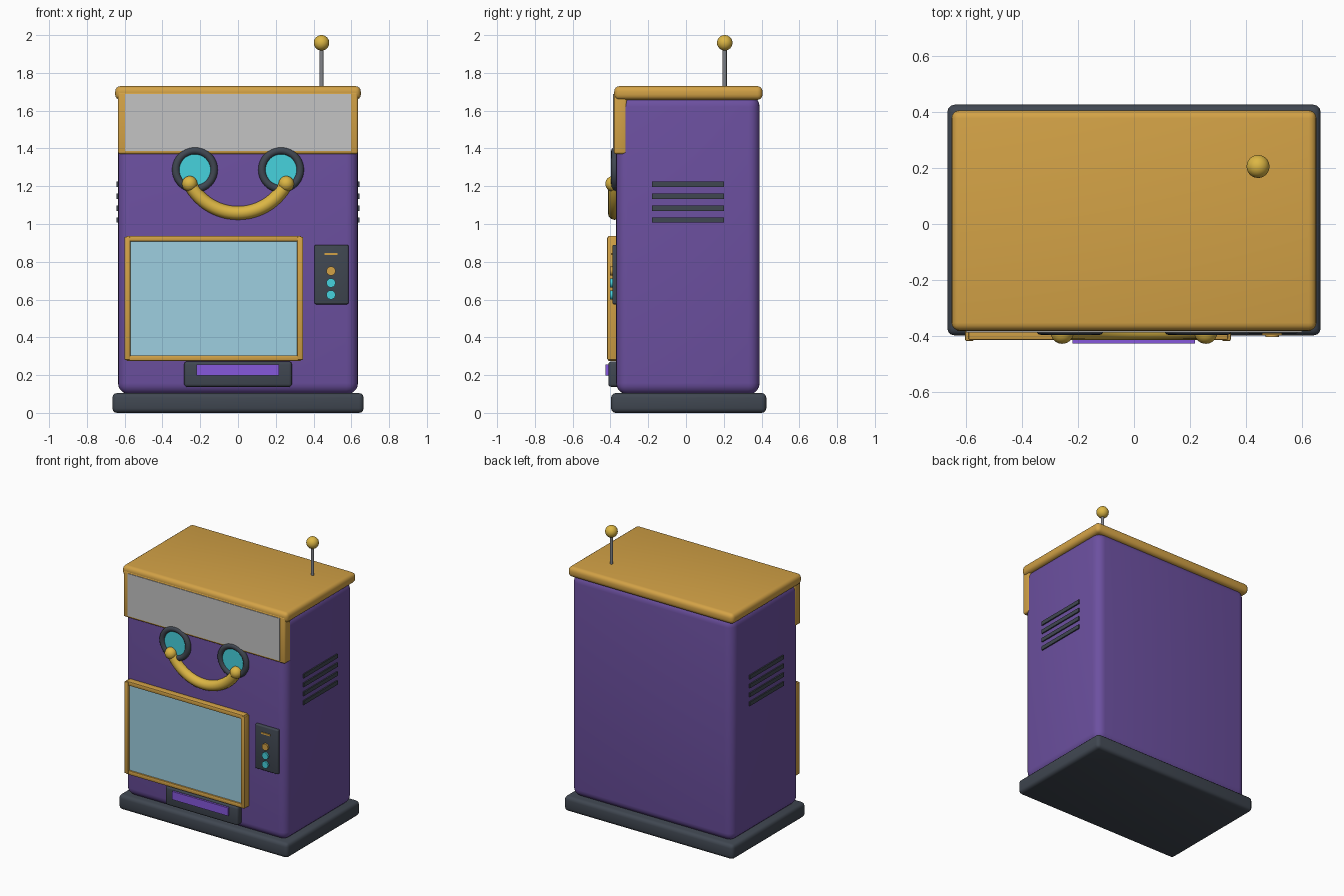
import bpy
import bmesh
import math

if "Cube" in bpy.data.objects:
    bpy.data.objects.remove(bpy.data.objects["Cube"])


def material(name, r, g, b):
    """Flat colour given as 0-255 display values, stored as linear."""
    def linear(c):
        c /= 255
        return c / 12.92 if c <= 0.04045 else ((c + 0.055) / 1.055) ** 2.4
    colour = (linear(r), linear(g), linear(b), 1)
    mat = bpy.data.materials.new(name)
    mat.use_nodes = True
    mat.diffuse_color = colour
    mat.node_tree.nodes["Principled BSDF"].inputs["Base Color"].default_value = colour
    return mat


PURPLE = material("body purple", 108, 80, 160)
TRIM = material("trim gold", 211, 162, 70)
GOLD = material("bright gold", 220, 182, 68)
DARK = material("dark slate", 64, 71, 81)
GREY = material("sign grey", 196, 196, 196)
CYAN = material("cyan", 70, 210, 222)
GLASS = material("glass blue", 158, 207, 224)
VIOLET = material("slot violet", 134, 88, 220)
STEEL = material("antenna steel", 130, 132, 137)


def finish(name, mat):
    ob = bpy.context.object
    ob.name = name
    ob.data.materials.clear()
    ob.data.materials.append(mat)
    bpy.ops.object.shade_smooth_by_angle(angle=math.radians(40))
    return ob


def box(name, mat, x, y, z, bevel=0.0, segments=3):
    """Box between (min, max) pairs with rounded edges."""
    bpy.ops.mesh.primitive_cube_add(size=1)
    mesh = bpy.context.object.data
    bm = bmesh.new()
    bm.from_mesh(mesh)
    for v in bm.verts:
        v.co = [pair[0] if c < 0 else pair[1] for c, pair in zip(v.co, (x, y, z))]
    if bevel:
        bmesh.ops.bevel(bm, geom=bm.edges[:], offset=bevel, segments=segments,
                        profile=0.5, affect='EDGES', clamp_overlap=True)
    bm.to_mesh(mesh)
    bm.free()
    return finish(name, mat)


def disc(name, mat, x, z, radius, front, back):
    """Round plate facing the front."""
    bpy.ops.mesh.primitive_cylinder_add(
        vertices=32, radius=radius, depth=back - front,
        location=(x, (front + back) / 2, z), rotation=(math.pi / 2, 0, 0))
    return finish(name, mat)


def ball(name, mat, location, radius):
    bpy.ops.mesh.primitive_uv_sphere_add(segments=24, ring_count=16,
                                         radius=radius, location=location)
    return finish(name, mat)


# Cabinet
box("base", DARK, (-0.665, 0.665), (-0.397, 0.425), (0, 0.105), 0.025)
box("body", PURPLE, (-0.635, 0.635), (-0.37, 0.39), (0.098, 1.68), 0.06, 5)
box("top_cap", TRIM, (-0.65, 0.65), (-0.38, 0.405), (1.657, 1.73), 0.028, 4)

# Sign across the top
box("sign_housing", TRIM, (-0.635, 0.635), (-0.382, -0.313), (1.37, 1.70), 0.012)
box("sign_panel", GREY, (-0.598, 0.598), (-0.386, -0.37), (1.386, 1.687))

# Eyes, side vents and smile ends, mirrored left and right
for side, s in (("right", -1), ("left", 1)):
    bpy.ops.mesh.primitive_torus_add(
        major_radius=0.101, minor_radius=0.02, major_segments=40, minor_segments=12,
        location=(s * 0.228, -0.376, 1.287), rotation=(math.pi / 2, 0, 0))
    finish(side + "_eye_ring", DARK)
    disc(side + "_eye_lens", CYAN, s * 0.228, 1.287, 0.098, -0.381, -0.36)
    ball(side + "_smile_end", GOLD, (s * 0.256, -0.386, 1.213), 0.041)
    for i in range(4):
        z = 1.21 - i * 0.063
        box(f"{side}_vent_{i + 1}", DARK, sorted((s * 0.62, s * 0.644)),
            (-0.18, 0.20), (z - 0.014, z + 0.014))

# Smile: a tube swept along an arc
curve = bpy.data.curves.new("smile", 'CURVE')
curve.dimensions = '3D'
curve.bevel_depth = 0.036
curve.bevel_resolution = 4
curve.use_fill_caps = True
spline = curve.splines.new('POLY')
STEPS, RADIUS, SPREAD = 28, 0.287, math.radians(62.5)
spline.points.add(STEPS)
for i, point in enumerate(spline.points):
    a = SPREAD * (2 * i / STEPS - 1)
    point.co = (RADIUS * math.sin(a), -0.378, 1.345 - RADIUS * math.cos(a), 1)
spline.use_smooth = True
smile = bpy.data.objects.new("smile", curve)
smile.data.materials.append(GOLD)
bpy.context.collection.objects.link(smile)

# Display window and its frame
box("window_glass", GLASS, (-0.58, 0.325), (-0.402, -0.36), (0.29, 0.92))
for name, z in (("bottom", 0.275), ("top", 0.907)):
    box("window_frame_" + name, TRIM, (-0.59, 0.335), (-0.413, -0.36),
        (z, z + 0.03), 0.006, 2)
for name, x in (("right", -0.602), ("left", 0.313)):
    box("window_frame_" + name, TRIM, (x, x + 0.032), (-0.417, -0.36),
        (0.28, 0.932), 0.006, 2)

# Control panel
box("control_panel", DARK, (0.405, 0.585), (-0.39, -0.355), (0.575, 0.89), 0.008)
box("coin_slot", TRIM, (0.457, 0.527), (-0.396, -0.38), (0.835, 0.847))
for i, mat in enumerate((TRIM, CYAN, CYAN)):
    disc(f"button_{i + 1}", mat, 0.492, 0.751 - i * 0.063, 0.024, -0.402, -0.38)

# Delivery tray
box("tray", DARK, (-0.285, 0.285), (-0.411, -0.35), (0.138, 0.272), 0.015)
box("tray_flap", VIOLET, (-0.22, 0.218), (-0.425, -0.40), (0.198, 0.256))

# Antenna
bpy.ops.mesh.primitive_cylinder_add(vertices=16, radius=0.011, depth=0.24,
                                    location=(0.442, 0.205, 1.83))
finish("antenna_rod", STEEL)
ball("antenna_ball", GOLD, (0.442, 0.205, 1.959), 0.041)
